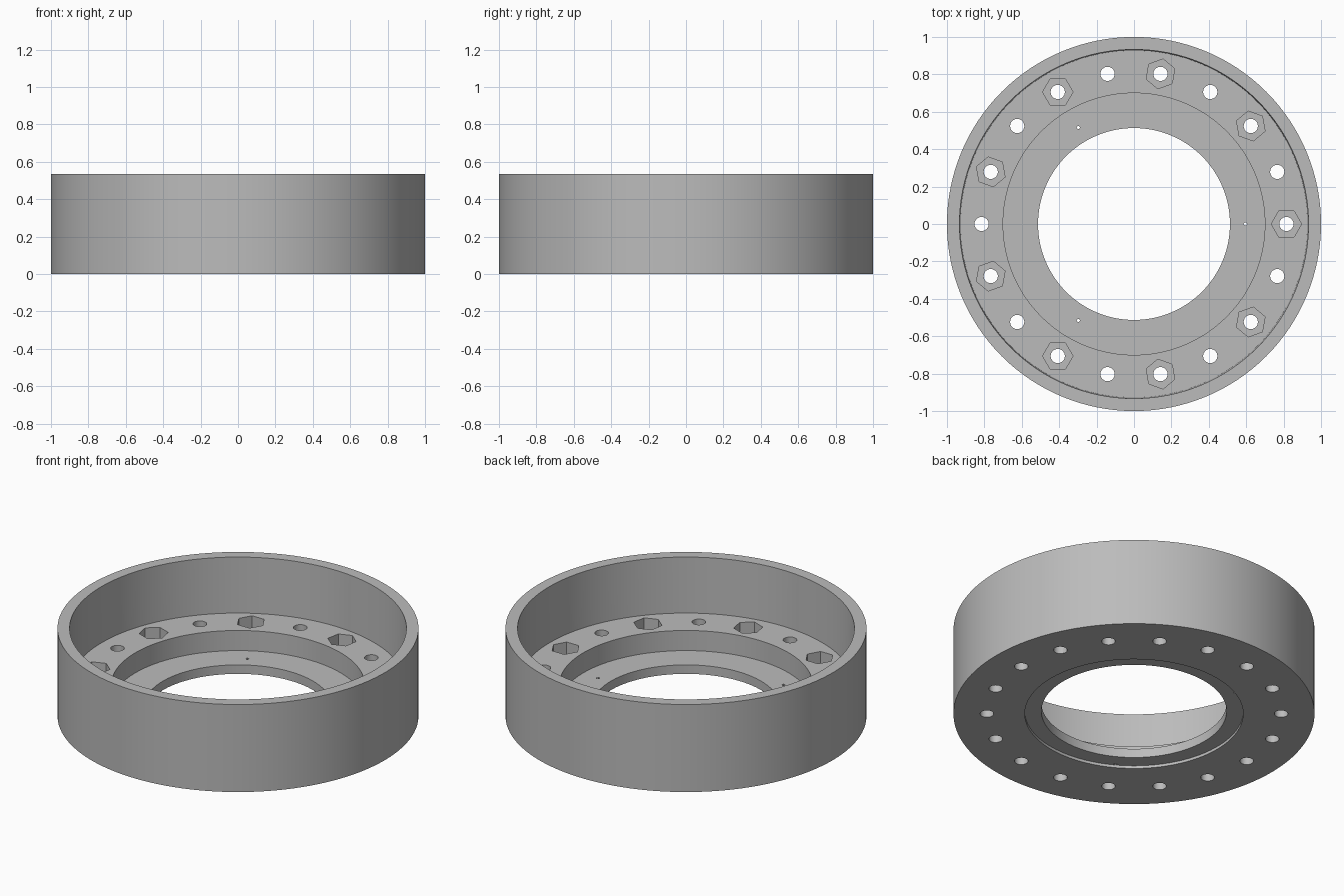
import bpy, bmesh
from math import pi, cos, sin, radians
from mathutils import Matrix

cube = bpy.data.objects.get("Cube")
if cube:
    bpy.data.objects.remove(cube, do_unlink=True)

SEGMENTS = 128
BOLT_RADIUS = 0.815

# Single grey material
grey = bpy.data.materials.new("light grey")
grey.use_nodes = True
colour = (0.5, 0.5, 0.5, 1)
grey.diffuse_color = colour
grey.node_tree.nodes["Principled BSDF"].inputs["Base Color"].default_value = colour


def make_object(name, bm):
    bmesh.ops.recalc_face_normals(bm, faces=bm.faces)
    mesh = bpy.data.meshes.new(name)
    bm.to_mesh(mesh)
    bm.free()
    mesh.materials.append(grey)
    obj = bpy.data.objects.new(name, mesh)
    bpy.context.collection.objects.link(obj)
    return obj


def lathe(name, profile):
    """Revolve a closed (radius, height) profile around z."""
    bm = bmesh.new()
    rings = []
    for i in range(SEGMENTS):
        a = 2 * pi * i / SEGMENTS
        rings.append([bm.verts.new((r * cos(a), r * sin(a), z)) for r, z in profile])
    n = len(profile)
    for i, ring in enumerate(rings):
        after = rings[(i + 1) % SEGMENTS]
        for j in range(n):
            k = (j + 1) % n
            bm.faces.new((ring[j], after[j], after[k], ring[k]))
    return make_object(name, bm)


def add_prism(bm, angle, distance, radius, sides, low, high):
    """Upright prism at a polar position, one flat side facing the axis."""
    place = (Matrix.Rotation(angle, 4, "Z")
             @ Matrix.Translation((distance, 0, (low + high) / 2))
             @ Matrix.Rotation(pi / sides, 4, "Z"))
    bmesh.ops.create_cone(bm, cap_ends=True, segments=sides, radius1=radius,
                          radius2=radius, depth=high - low, matrix=place)


def cut(obj, bm):
    cutter = make_object("cutter", bm)
    cutter.hide_render = True
    mod = obj.modifiers.new("cut", "BOOLEAN")
    mod.operation, mod.solver, mod.object = "DIFFERENCE", "EXACT", cutter
    bpy.context.view_layer.objects.active = obj
    bpy.ops.object.modifier_apply(modifier=mod.name)
    bpy.data.objects.remove(cutter, do_unlink=True)


# Flanged ring: tall wall, bolt ledge, lower floor, shallow recess underneath
housing = lathe("ring_housing", [
    (1, 0), (1, 0.535), (0.933, 0.535), (0.928, 0.195), (0.7, 0.195),
    (0.7, 0.072), (0.513, 0.072), (0.513, 0.017), (0.605, 0.017), (0.605, 0)])

# Eighteen bolt holes and three pin holes in the lower floor
holes = bmesh.new()
for i in range(18):
    add_prism(holes, radians(20 * i), BOLT_RADIUS, 0.038, 24, -0.1, 0.4)
for i in range(3):
    add_prism(holes, radians(120 * i), 0.595, 0.009, 6, 0.005, 0.1)
cut(housing, holes)

# Hexagonal nut pockets around every second bolt hole
pockets = bmesh.new()
for i in range(9):
    add_prism(pockets, radians(40 * i), BOLT_RADIUS, 0.081, 6, 0.1, 0.3)
cut(housing, pockets)

# Smooth walls with sharp rims
bpy.ops.object.select_all(action="DESELECT")
housing.select_set(True)
bpy.context.view_layer.objects.active = housing
bpy.ops.object.shade_smooth_by_angle(angle=radians(30))
